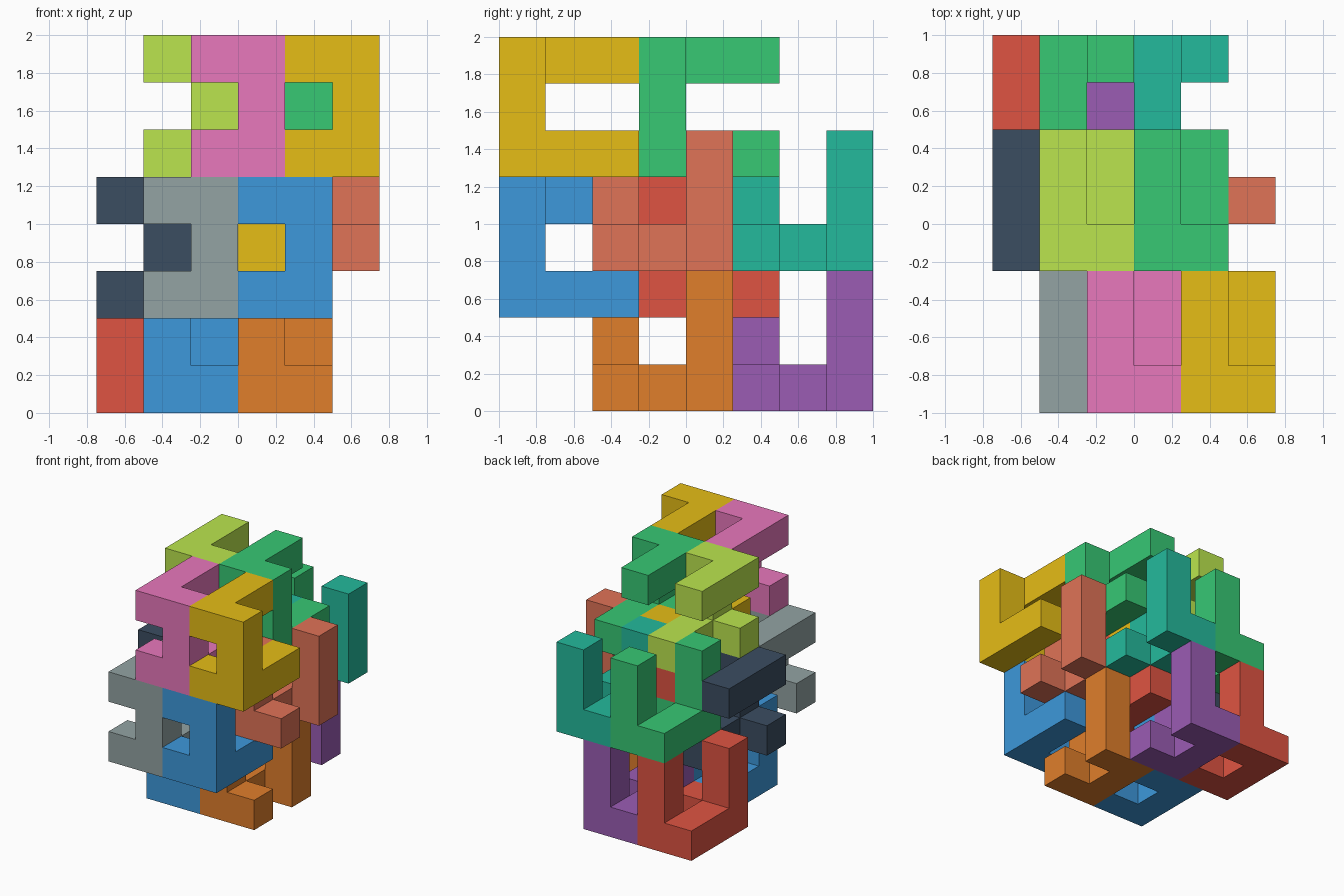
import bpy, bmesh
from mathutils import Vector

if "Cube" in bpy.data.objects:
    bpy.data.objects.remove(bpy.data.objects["Cube"])

CELL = 0.25
ORIGIN = Vector((-0.75, -1.0, 0.0))
X, Y, Z = Vector((1, 0, 0)), Vector((0, 1, 0)), Vector((0, 0, 1))

COLOURS = {
    "yellow": "E6BD16", "pink": "E878BC", "grey": "93A3A3", "blue": "3D98DB",
    "orange": "E07E2B", "red": "DF5442", "purple": "9B5CB4", "salmon": "E07357",
    "green": "37C874", "lime": "BBE54E", "navy": "3B4D61", "teal": "24BA9C",
}


def material(name):
    mat = bpy.data.materials.get(name)
    if not mat:
        mat = bpy.data.materials.new(name)
        rgb = [int(COLOURS[name][i:i + 2], 16) / 255 for i in (0, 2, 4)]
        mat.diffuse_color = [((c + 0.055) / 1.055) ** 2.4 for c in rgb] + [1]
        mat.use_nodes = True
        mat.node_tree.nodes["Principled BSDF"].inputs["Base Color"].default_value = mat.diffuse_color
    return mat


def block(name, colour, corner, side, arm, bar):
    """Nine-cube block: a C-shaped base with two arms rising from opposite corners."""
    o = Vector(corner)
    tip = o + 2 * bar + side
    cells = [o, o + bar, o + 2 * bar, o + side, tip,
             o + arm, o + 2 * arm, tip + arm, tip + 2 * arm]
    filled = {tuple(round(v) for v in c) for c in cells}

    # Outer skin only: a face wherever the neighbouring cell is empty
    bm = bmesh.new()
    for c in filled:
        mid = Vector(c) + Vector((0.5, 0.5, 0.5))
        for n, p, q in ((X, Y, Z), (Y, Z, X), (Z, X, Y)):
            for s in (1, -1):
                if tuple(round(v) for v in Vector(c) + s * n) in filled:
                    continue
                quad = [mid + (s * n + a * p + s * b * q) / 2
                        for a, b in ((-1, -1), (1, -1), (1, 1), (-1, 1))]
                bm.faces.new([bm.verts.new(ORIGIN + CELL * v) for v in quad])
    bmesh.ops.remove_doubles(bm, verts=bm.verts, dist=1e-4)
    bmesh.ops.dissolve_limit(bm, angle_limit=0.01, verts=bm.verts, edges=bm.edges)
    bmesh.ops.recalc_face_normals(bm, faces=bm.faces)
    mesh = bpy.data.meshes.new(name)
    bm.to_mesh(mesh)
    bm.free()
    mesh.materials.append(material(colour))
    bpy.context.collection.objects.link(bpy.data.objects.new(name, mesh))


# Blocks whose arms point backwards
for name, colour, corner in (
        ("top_front_right_block", "yellow", (5, 0, 5)),
        ("top_front_left_block", "pink", (3, 0, 5)),
        ("top_back_right_block", "green", (4, 3, 5)),
        ("top_back_left_block", "lime", (2, 3, 5)),
        ("middle_front_left_block", "grey", (2, 0, 2)),
        ("middle_front_right_block", "blue", (4, 0, 2)),
        ("middle_inner_block", "red", (3, 3, 2)),
        ("middle_left_block", "navy", (1, 3, 2))):
    block(name, colour, corner, -X, Y, Z)

# Blocks whose arms point upwards
for name, colour, corner in (
        ("base_front_right_block", "orange", (3, 2, 0)),
        ("base_front_left_block", "blue", (1, 2, 0)),
        ("base_back_left_block", "red", (0, 5, 0)),
        ("base_back_right_block", "purple", (2, 5, 0)),
        ("upper_right_block", "salmon", (4, 2, 3)),
        ("upper_inner_block", "yellow", (2, 2, 3)),
        ("upper_back_right_block", "teal", (3, 5, 3)),
        ("upper_back_left_block", "green", (1, 5, 3))):
    block(name, colour, corner, X, Z, Y)
